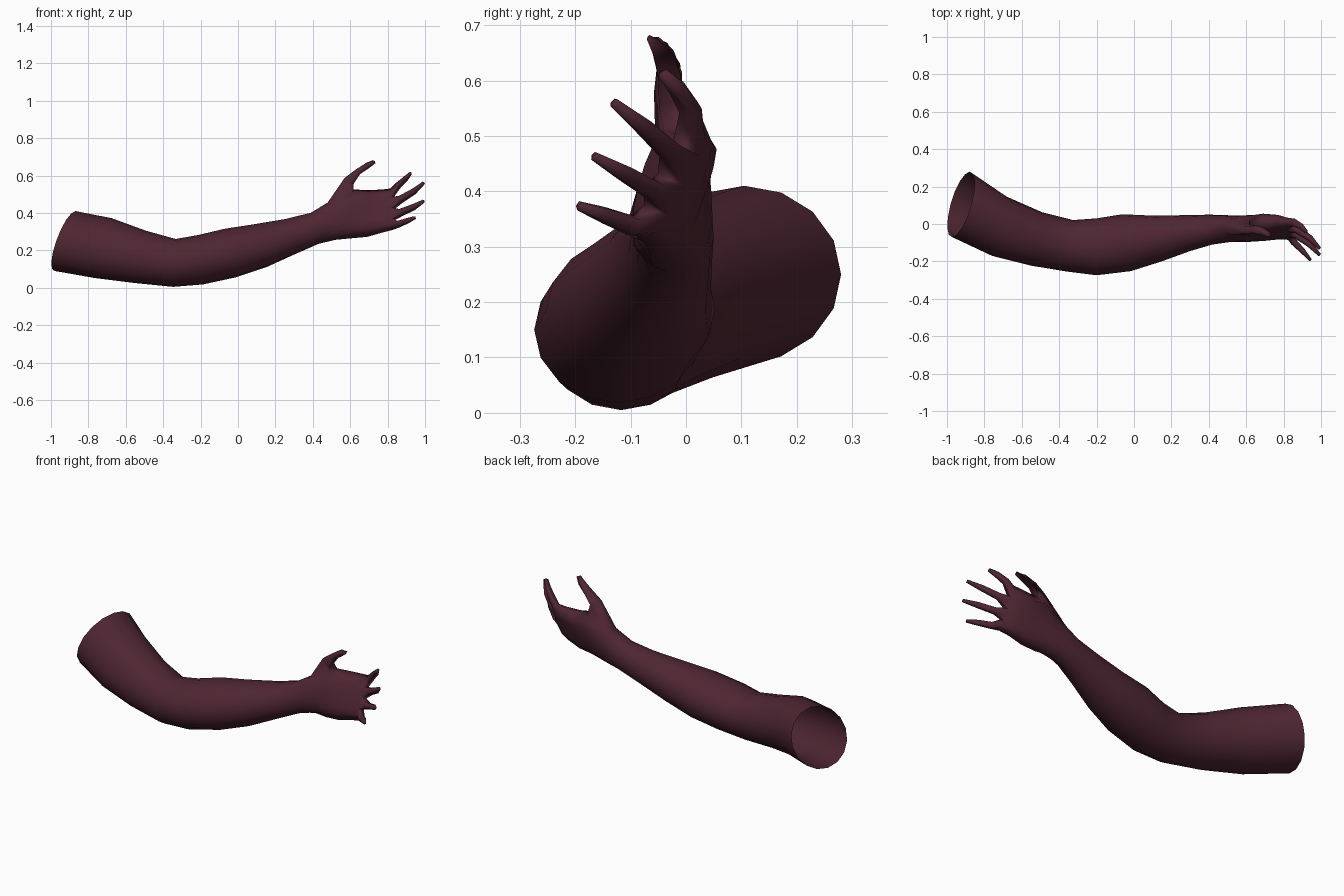
import bpy, bmesh, math
from mathutils import Vector

if "Cube" in bpy.data.objects:
    bpy.data.objects.remove(bpy.data.objects["Cube"])

SIDES = 16

# Arm sections: x, y, z, half depth, half height, lean by y, lean by z, roll, flatness
SECTIONS = [
    (-.925, .105, .25, .175, .16, .27, .35, 0, 0),       # open upper end
    (-.72, -.012, .212, .158, .16, .25, .28, 0, 0),
    (-.52, -.08, .165, .143, .14, .2, .2, 0, 0),
    (-.34, -.117, .133, .138, .128, .1, .05, 0, 0),      # elbow
    (-.20, -.122, .15, .152, .132, 0, -.1, 0, 0),
    (-.04, -.1, .186, .152, .13, -.15, -.22, 0, 0),
    (.12, -.078, .225, .123, .115, -.2, -.27, 0, 0),
    (.28, -.049, .274, .096, .094, -.2, -.27, 0, 0),
    (.41, -.03, .318, .08, .083, -.1, -.25, 0, 0),       # wrist
    (.50, -.025, .356, .073, .10, -.1, -.2, .1, .3),
    (.61, -.025, .395, .063, .135, 0, .05, .25, .7),     # palm
    (.69, -.018, .397, .050, .133, 0, 0, .35, 1),
    (.77, -.017, .41, .038, .125, 0, 0, .4, 1),
    (.82, -.025, .42, .028, .122, 0, -.05, .43, 1),      # knuckles
]

# Digit paths: x, y, z, radius
THUMB = [(.597, -.03, .572, .033), (.645, -.03, .618, .024),
         (.695, -.042, .652, .020), (.728, -.06, .676, .012)]
FINGERS = [
    [(.855, .008, .548, .021), (.895, -.015, .585, .017), (.922, -.042, .613, .010)],
    [(.87, -.03, .473, .021), (.94, -.075, .515, .017), (.992, -.13, .56, .009)],
    [(.87, -.06, .402, .021), (.94, -.11, .432, .017), (.992, -.165, .463, .009)],
    [(.855, -.095, .338, .020), (.905, -.145, .357, .016), (.945, -.193, .374, .009)],
]


def section(bm, x, y, z, depth, height, lean_y, lean_z, roll, flat):
    """Ring that blends from an ellipse to a flattened hand outline."""
    ring = []
    for i in range(SIDES):
        a = 2 * math.pi * i / SIDES
        u_flat = abs(i - SIDES / 2) / (SIDES / 4) - 1
        w_flat = math.copysign((1 - abs(u_flat) ** 3) ** (1 / 3), math.sin(a))
        u = height * (math.cos(a) * (1 - flat) + u_flat * flat)
        w = depth * (math.sin(a) * (1 - flat) + w_flat * flat)
        dy = u * math.sin(roll) + w * math.cos(roll)
        dz = u * math.cos(roll) - w * math.sin(roll)
        ring.append(bm.verts.new((x + lean_y * dy + lean_z * dz, y + dy, z + dz)))
    return ring


def bridge(bm, a, b, skip=()):
    n = len(a)
    for i in range(n):
        if i not in skip:
            j = (i + 1) % n
            bm.faces.new((a[i], a[j], b[j], b[i]))


def digit(bm, base, path):
    """Extrude a base loop along a tapering path and close the tip."""
    root = sum((v.co for v in base), Vector()) / len(base)
    offsets = [v.co - root for v in base]
    points = [root] + [Vector(p[:3]) for p in path]
    ring = base
    for k, (x, y, z, radius) in enumerate(path, 1):
        ahead = points[min(k + 1, len(path))]
        axis = (ahead - points[k - 1]).normalized()
        new = [bm.verts.new(points[k] + radius * (o - axis * o.dot(axis)).normalized())
               for o in offsets]
        bridge(bm, ring, new)
        ring = new
    bm.faces.new(ring)


bm = bmesh.new()
rings = [section(bm, *s) for s in SECTIONS]

# Arm and palm, leaving a gap on the upper edge for the thumb
THUMB_START = 9
for k in range(len(rings) - 1):
    bridge(bm, rings[k], rings[k + 1], (0, SIDES - 1) if k == THUMB_START else ())

# Thumb
lo, hi = rings[THUMB_START], rings[THUMB_START + 1]
digit(bm, [lo[-1], lo[0], lo[1], hi[1], hi[0], hi[-1]], THUMB)

# Four fingers, each from a quarter of the knuckle ring
knuckles = rings[-1]
for f, path in enumerate(FINGERS):
    back = [2 * f, 2 * f + 1, 2 * f + 2]
    loop = back + [(SIDES - i) % SIDES for i in reversed(back)]
    digit(bm, [knuckles[i] for i in dict.fromkeys(loop)], path)

bmesh.ops.recalc_face_normals(bm, faces=bm.faces)
for face in bm.faces:
    face.smooth = True
mesh = bpy.data.meshes.new("arm")
bm.to_mesh(mesh)
bm.free()
arm = bpy.data.objects.new("arm", mesh)
bpy.context.collection.objects.link(arm)

# Dark maroon skin
skin = bpy.data.materials.new("dark maroon")
skin.use_nodes = True
colour = (.076, .019, .032, 1)
skin.diffuse_color = colour
skin.node_tree.nodes["Principled BSDF"].inputs["Base Color"].default_value = colour
mesh.materials.append(skin)
